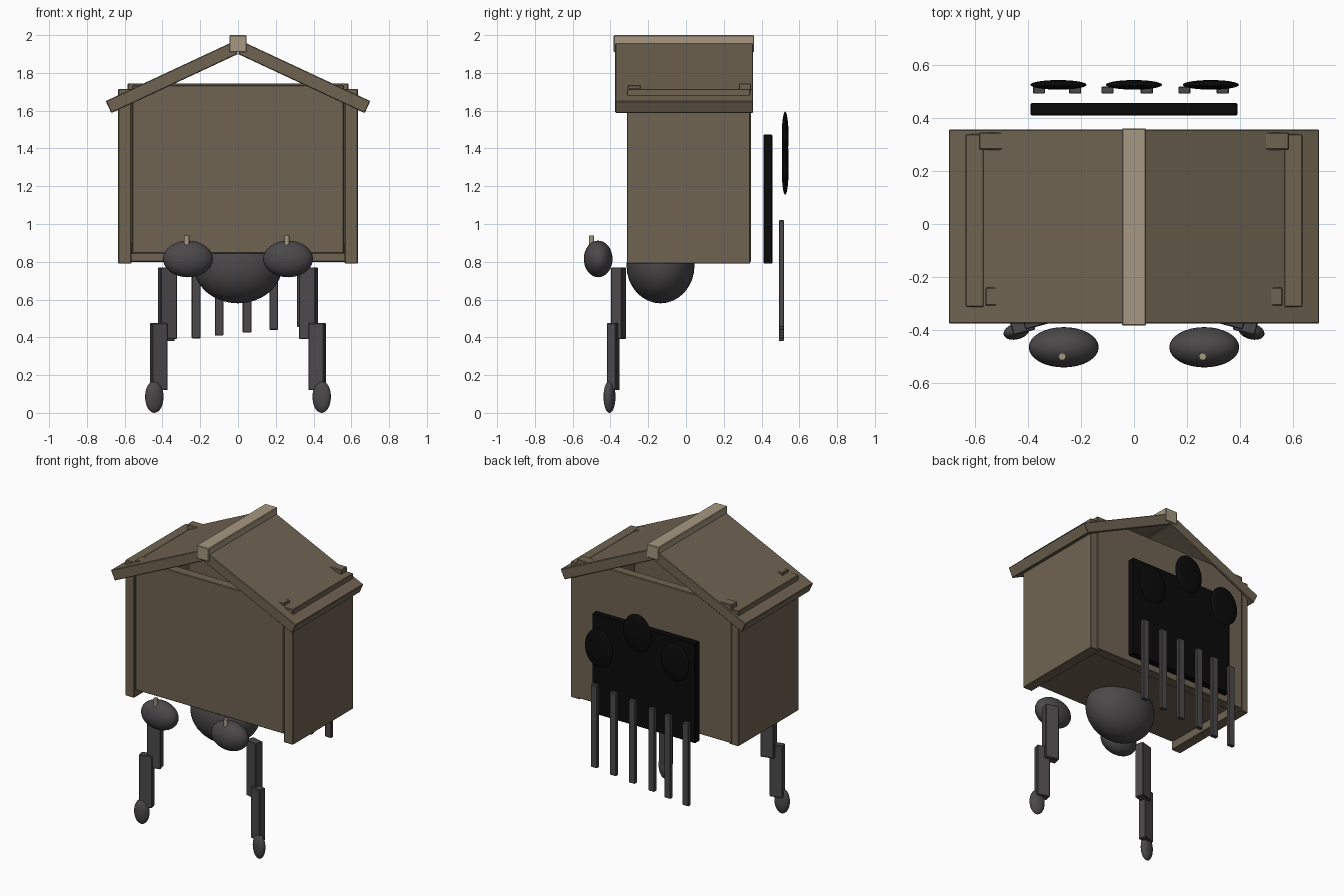
import bpy
from math import radians, cos, sin

cube = bpy.data.objects.get("Cube")
if cube:
    bpy.data.objects.remove(cube, do_unlink=True)


def material(name, r, g, b):
    m = bpy.data.materials.new(name)
    m.use_nodes = True
    m.diffuse_color = (r, g, b, 1)
    m.node_tree.nodes["Principled BSDF"].inputs["Base Color"].default_value = (r, g, b, 1)
    return m


WOOD = material("brown wood", 0.16, 0.127, 0.085)
PALE = material("pale wood", 0.38, 0.31, 0.22)
GREY = material("dark grey", 0.07, 0.065, 0.066)
BLACK = material("black", 0.003, 0.003, 0.003)


def finish(name, mat):
    ob = bpy.context.object
    ob.name = name
    ob.data.materials.append(mat)
    return ob


def box(name, mat, x, y, z, rot=(0, 0, 0), bevel=0.004):
    """Box from (min, max) ranges, turned about its own centre."""
    spans = (x, y, z)
    bpy.ops.mesh.primitive_cube_add(size=1, location=[(a + b) / 2 for a, b in spans])
    ob = finish(name, mat)
    ob.scale = [b - a for a, b in spans]
    bpy.ops.object.transform_apply(location=False, rotation=False, scale=True)
    ob.rotation_euler = rot
    if bevel:
        mod = ob.modifiers.new("edge", 'BEVEL')
        mod.width = bevel
        mod.segments = 1
    return ob


def ellipsoid(name, mat, centre, radii):
    bpy.ops.mesh.primitive_uv_sphere_add(segments=32, ring_count=16, radius=1, location=centre)
    ob = finish(name, mat)
    ob.scale = radii
    bpy.ops.object.transform_apply(location=False, rotation=False, scale=True)
    bpy.ops.object.shade_smooth()
    return ob


# Hut walls and floor
box("front_wall", WOOD, (-0.56, 0.56), (-0.308, -0.24), (0.845, 1.735))
box("back_wall", WOOD, (-0.585, 0.585), (0.28, 0.345), (0.80, 1.745))
box("floor", WOOD, (-0.57, 0.57), (-0.29, 0.3), (0.845, 0.90))

# Ridge beam
box("ridge_beam", PALE, (-0.046, 0.046), (-0.383, 0.361), (1.91, 2.0))

# Mirrored parts: side walls, roof slopes, legs, feet and paws
PITCH = radians(25)
THICK, SLOPE = 0.07, 0.74
for side, s in (("left", 1), ("right", -1)):
    box(side + "_wall", WOOD, sorted((s * 0.565, s * 0.635)), (-0.313, 0.34), (0.79, 1.715))

    # Roof slope hangs down from the ridge underside
    cx = SLOPE / 2 * cos(PITCH) + THICK / 2 * sin(PITCH)
    cz = 1.90 - SLOPE / 2 * sin(PITCH) + THICK / 2 * cos(PITCH)
    roof = box(side + "_roof", WOOD, (-SLOPE / 2, SLOPE / 2), (-0.375, 0.356),
               (-THICK / 2, THICK / 2), (0, s * PITCH, 0))
    roof.location.x, roof.location.z = s * cx, cz

    turn = (0, 0, -s * radians(15))
    x = s * 0.374
    box(side + "_upper_leg", GREY, (x - 0.045, x + 0.045), (-0.388, -0.328), (0.39, 0.77), turn)
    x = s * 0.42
    box(side + "_lower_leg", GREY, (x - 0.043, x + 0.043), (-0.41, -0.36), (0.12, 0.475), turn)
    foot = ellipsoid(side + "_foot", GREY, (s * 0.443, -0.405, 0.085), (0.05, 0.03, 0.085))
    foot.rotation_euler = turn

    ellipsoid(side + "_paw", GREY, (s * 0.265, -0.465, 0.815), (0.132, 0.076, 0.097))
    bpy.ops.mesh.primitive_cylinder_add(vertices=12, radius=0.014, depth=0.06,
                                        location=(s * 0.265 - 0.006, -0.5, 0.91))
    finish(side + "_peg", PALE)

# Belly under the floor
ellipsoid("belly", GREY, (0, -0.135, 0.78), (0.235, 0.18, 0.2))

# Black board behind the hut with three discs
box("back_board", BLACK, (-0.39, 0.39), (0.41, 0.457), (0.79, 1.473))
for name, x, z in (("left", 0.29, 1.285), ("middle", 0, 1.465), ("right", -0.285, 1.345)):
    ellipsoid(name + "_disc", BLACK, (x, 0.525, z), (0.106, 0.018, 0.13))

# Hanging slats, each a little lower than the last
for i, x in enumerate((0.335, 0.19, 0.048, -0.1, -0.222, -0.358)):
    top = 1.02 - 0.015 * i
    box("slat_%d" % (i + 1), GREY, (x - 0.023, x + 0.023), (0.492, 0.518),
        (top - 0.565, top), bevel=0.003)
